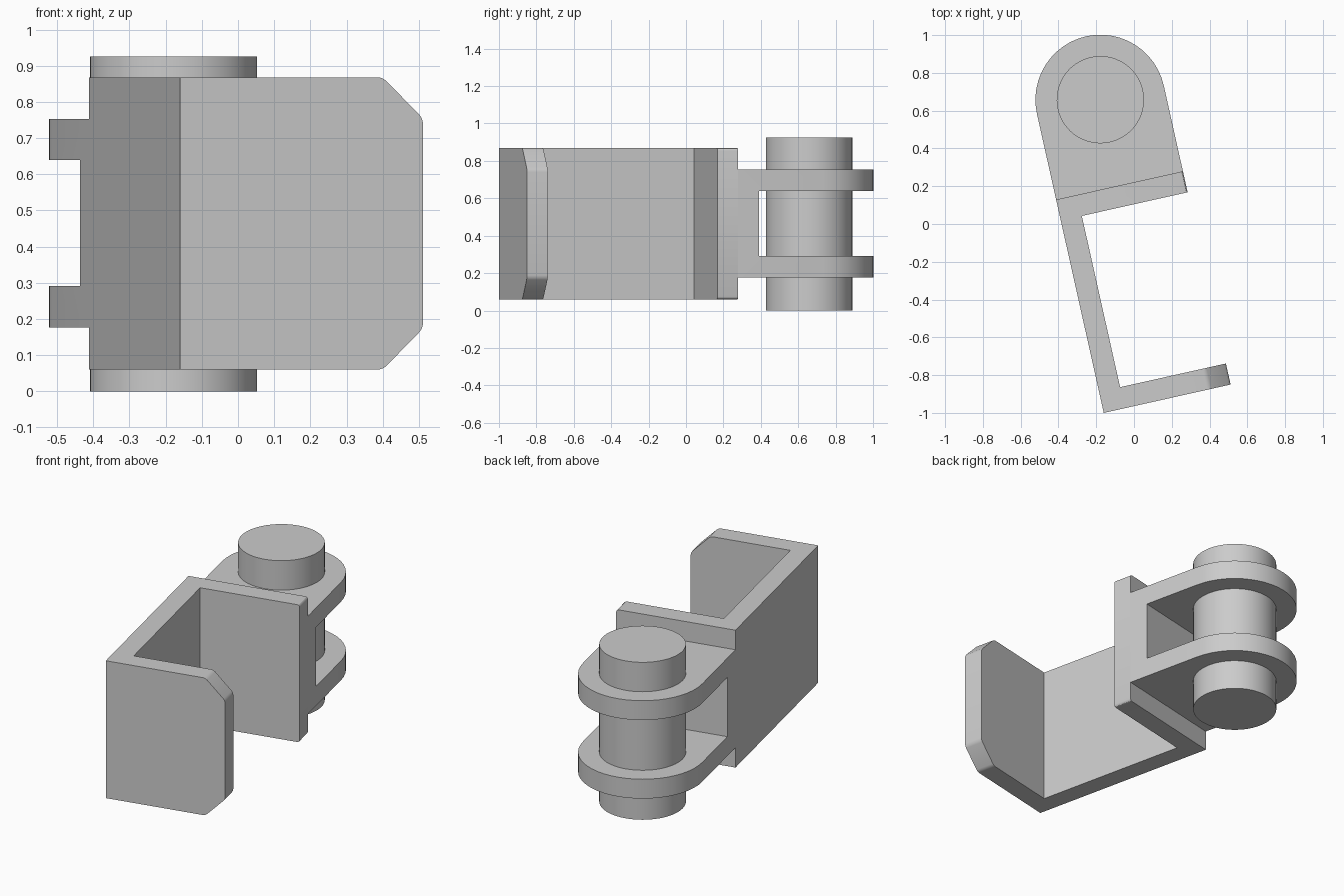
import bpy, bmesh, math
from mathutils import Matrix

if "Cube" in bpy.data.objects:
    bpy.data.objects.remove(bpy.data.objects["Cube"])

# Local frame: x runs along the flanges, y along the web
PLACE = Matrix.Translation((-0.16, -1.0, 0)) @ Matrix.Rotation(math.radians(12.6), 4, "Z")
WIDTH, WALL = 0.688, 0.114
WEB = 1.157                      # web length
LOW, HIGH = 0.06, 0.868          # bracket height range
LUG_LOW, LUG_HIGH = 0.177, 0.753
PIN_Y, PIN_R, PIN_TOP = 1.622, 0.231, 0.926
RADIUS = WIDTH / 2

steel = bpy.data.materials.new("grey_steel")
steel.use_nodes = True
GREY = (0.6, 0.6, 0.6, 1)
steel.diffuse_color = GREY
steel.node_tree.nodes["Principled BSDF"].inputs["Base Color"].default_value = GREY


def prism(profile, low, high):
    """Extrude a closed xy profile between two heights."""
    bm = bmesh.new()
    face = bm.faces.new([bm.verts.new((x, y, low)) for x, y in profile])
    top = bmesh.ops.extrude_face_region(bm, geom=[face])["geom"]
    verts = [g for g in top if isinstance(g, bmesh.types.BMVert)]
    bmesh.ops.translate(bm, vec=(0, 0, high - low), verts=verts)
    bmesh.ops.recalc_face_normals(bm, faces=bm.faces)
    return bm


def finish(name, bm):
    mesh = bpy.data.meshes.new(name)
    bm.to_mesh(mesh)
    bm.free()
    mesh.materials.append(steel)
    obj = bpy.data.objects.new(name, mesh)
    obj.matrix_world = PLACE
    bpy.context.collection.objects.link(obj)
    return obj


def smooth(obj):
    bpy.ops.object.select_all(action="DESELECT")
    obj.select_set(True)
    bpy.context.view_layer.objects.active = obj
    bpy.ops.object.shade_smooth_by_angle(angle=math.radians(30))


def tip_edges(bm):
    """Edges running through the thickness at the free ends of the flanges."""
    found = []
    for e in bm.edges:
        a, b = (v.co for v in e.verts)
        if abs(a.x - b.x) < 1e-4 and abs(a.z - b.z) < 1e-4 and min(a.x, b.x) > 0.5:
            found.append(e)
    return found


# C-shaped bracket: chamfered front flange, lightly rounded tips
bm = prism([(0, 0), (WIDTH, 0), (WIDTH, WALL), (WALL, WALL), (WALL, WEB - WALL),
            (WIDTH, WEB - WALL), (WIDTH, WEB), (0, WEB)], LOW, HIGH)
front = [e for e in tip_edges(bm) if e.verts[0].co.y < 0.5]
bmesh.ops.bevel(bm, geom=front, offset=0.114, segments=1, affect="EDGES")
bmesh.ops.bevel(bm, geom=tip_edges(bm), offset=0.014, segments=3, profile=0.5, affect="EDGES")
smooth(finish("bracket", bm))

# Clevis: rounded block with a slot that leaves two lugs
arc = [(RADIUS + RADIUS * math.cos(math.pi * i / 24), PIN_Y + RADIUS * math.sin(math.pi * i / 24))
       for i in range(25)]
clevis = finish("clevis_lugs", prism([(0, WEB), (WIDTH, WEB)] + arc, LUG_LOW, LUG_HIGH))
slot = finish("slot_cutter", prism([(-1, WEB + WALL), (2, WEB + WALL), (2, 3), (-1, 3)],
                                   LUG_LOW + WALL, LUG_HIGH - WALL))
slot.hide_render = True
cut = clevis.modifiers.new("slot", "BOOLEAN")
cut.operation, cut.solver, cut.object = "DIFFERENCE", "EXACT", slot
bpy.context.view_layer.objects.active = clevis
bpy.ops.object.modifier_apply(modifier=cut.name)
bpy.data.objects.remove(slot)
smooth(clevis)

# Hinge pin through both lugs
bm = bmesh.new()
bmesh.ops.create_cone(bm, cap_ends=True, segments=64, radius1=PIN_R, radius2=PIN_R, depth=PIN_TOP,
                      matrix=Matrix.Translation((RADIUS, PIN_Y, PIN_TOP / 2)))
smooth(finish("hinge_pin", bm))
